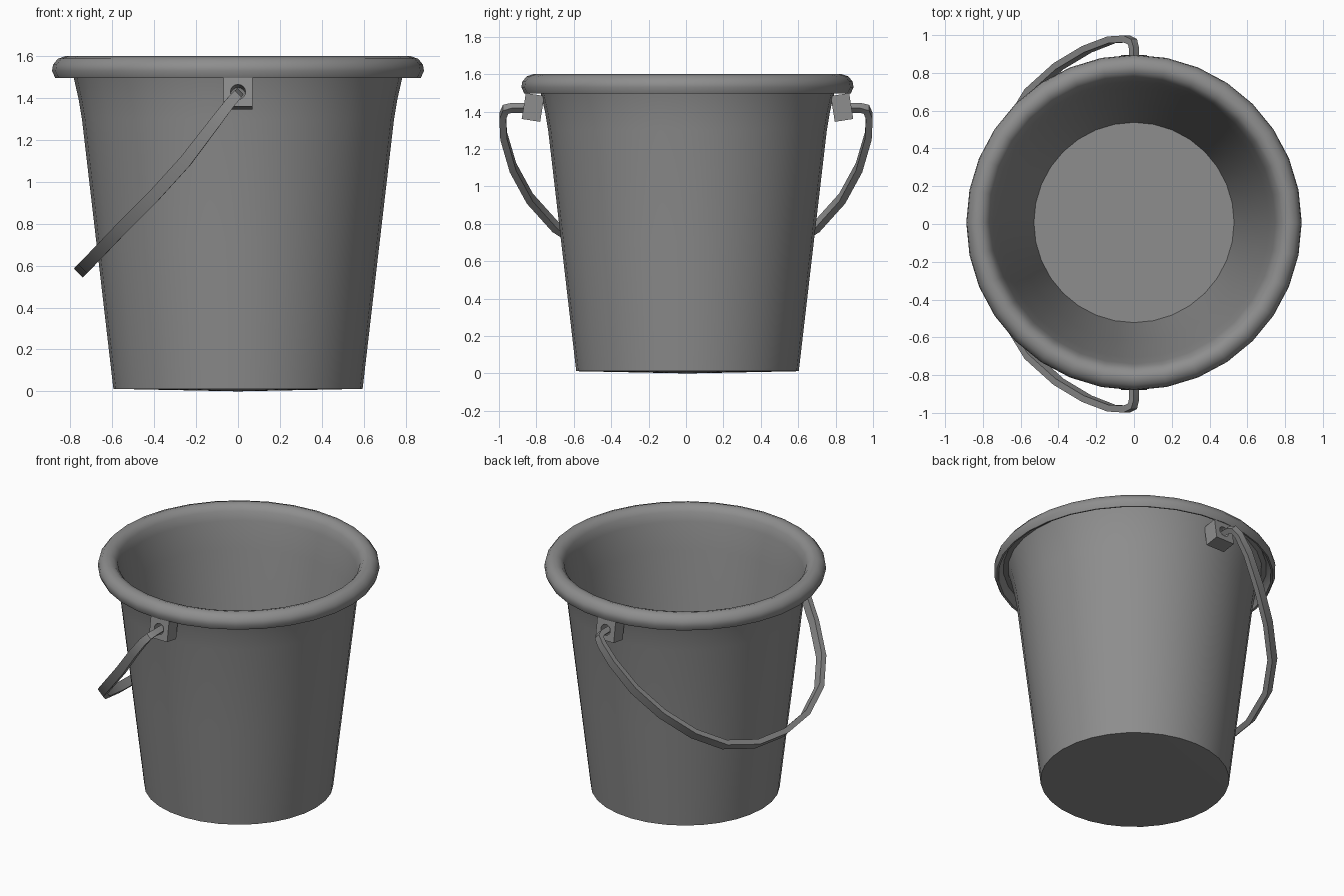
import bpy, bmesh, math
from mathutils import Vector, Matrix

if "Cube" in bpy.data.objects:
    bpy.data.objects.remove(bpy.data.objects["Cube"])

grey = bpy.data.materials.new("bucket_grey")
grey.diffuse_color = (0.27, 0.27, 0.27, 1)
grey.use_nodes = True
grey.node_tree.nodes["Principled BSDF"].inputs["Base Color"].default_value = grey.diffuse_color
SHIFT_Y = 0.008


def finish(bm, name, angle):
    bmesh.ops.recalc_face_normals(bm, faces=bm.faces)
    mesh = bpy.data.meshes.new(name)
    bm.to_mesh(mesh)
    bm.free()
    mesh.materials.append(grey)
    obj = bpy.data.objects.new(name, mesh)
    bpy.context.collection.objects.link(obj)
    bpy.context.view_layer.objects.active = obj
    obj.select_set(True)
    bpy.ops.object.shade_smooth_by_angle(angle=math.radians(angle))
    obj.select_set(False)
    return obj


def lathe(name, profile, segments, angle):
    """Spin (radius, z) points around z; zero radius closes to a pole."""
    bm = bmesh.new()
    verts = [bm.verts.new((r, 0, z)) for r, z in profile]
    edges = [bm.edges.new(pair) for pair in zip(verts, verts[1:])]
    bmesh.ops.spin(bm, geom=verts + edges, cent=(0, 0, 0), axis=(0, 0, 1),
                   angle=math.tau, steps=segments, use_duplicate=False)
    bmesh.ops.remove_doubles(bm, verts=bm.verts, dist=0.0005)
    obj = finish(bm, name, angle)
    obj.location.y = SHIFT_Y
    return obj


# Bucket shell: base, tapered wall, rolled hollow rim, inner wall, floor
lathe("bucket_body", [
    (0, 0.0), (0.595, 0.012), (0.675, 0.70), (0.745, 1.30), (0.762, 1.40),
    (0.785, 1.50), (0.80, 1.545), (0.83, 1.55), (0.85, 1.53), (0.86, 1.50),
    (0.873, 1.497), (0.888, 1.53), (0.883, 1.56), (0.86, 1.588),
    (0.825, 1.60), (0.79, 1.59), (0.765, 1.56), (0.748, 1.50),
    (0.715, 1.32), (0.63, 0.70), (0.53, 0.05), (0, 0.05)], 32, 40)


# Square lug with a round hole, on each side of the wall
def lug(name, side):
    bm = bmesh.new()
    half, hole, depth, n = 0.07, 0.036, 0.10, 16
    rings = []
    for y in (-depth / 2, depth / 2):
        for square in (True, False):
            ring = []
            for i in range(n):
                a = math.tau * i / n
                c, s = math.cos(a), math.sin(a)
                r = half / max(abs(c), abs(s)) if square else hole
                ring.append(bm.verts.new((r * c, y, r * s)))
            rings.append(ring)
    for a, b in ((0, 1), (1, 3), (3, 2), (2, 0)):
        for i in range(n):
            j = (i + 1) % n
            bm.faces.new((rings[a][i], rings[a][j], rings[b][j], rings[b][i]))
    bm.transform(Matrix.Translation((0, side * 0.826 + SHIFT_Y, 1.422))
                 @ Matrix.Rotation(side * math.radians(9), 4, 'X'))
    finish(bm, name, 30)


lug("front_lug", -1)
lug("back_lug", 1)

# Swung-down handle: flat strip swept along a half path, mirrored in y
half_path = [  # x, y, z, strip width
    (0.0, 0.83, 1.42, 0.04), (0.0, 0.93, 1.42, 0.04),
    (-0.008, 0.965, 1.412, 0.045), (-0.04, 0.98, 1.375, 0.05),
    (-0.12, 0.975, 1.27, 0.055), (-0.25, 0.925, 1.10, 0.06),
    (-0.40, 0.835, 0.935, 0.06), (-0.55, 0.70, 0.785, 0.06),
    (-0.66, 0.52, 0.67, 0.06), (-0.73, 0.27, 0.598, 0.06)]
path = (half_path + [(-0.75, 0, 0.577, 0.06)]
        + [(x, -y, z, w) for x, y, z, w in reversed(half_path)])
points = [Vector(p[:3]) for p in path]
across = Vector((-1, 0, 1)).normalized()
bm = bmesh.new()
previous = None
for i, p in enumerate(points):
    tangent = points[min(i + 1, len(points) - 1)] - points[max(i - 1, 0)]
    radial = across.cross(tangent).normalized() * 0.018
    wide = across * path[i][3] / 2
    ring = [bm.verts.new(p + a * wide + b * radial)
            for a, b in ((-1, -1), (1, -1), (1, 1), (-1, 1))]
    if previous:
        for k in range(4):
            m = (k + 1) % 4
            bm.faces.new((previous[k], previous[m], ring[m], ring[k]))
    else:
        bm.faces.new(ring)
    previous = ring
bm.faces.new(previous)
finish(bm, "handle", 30)
